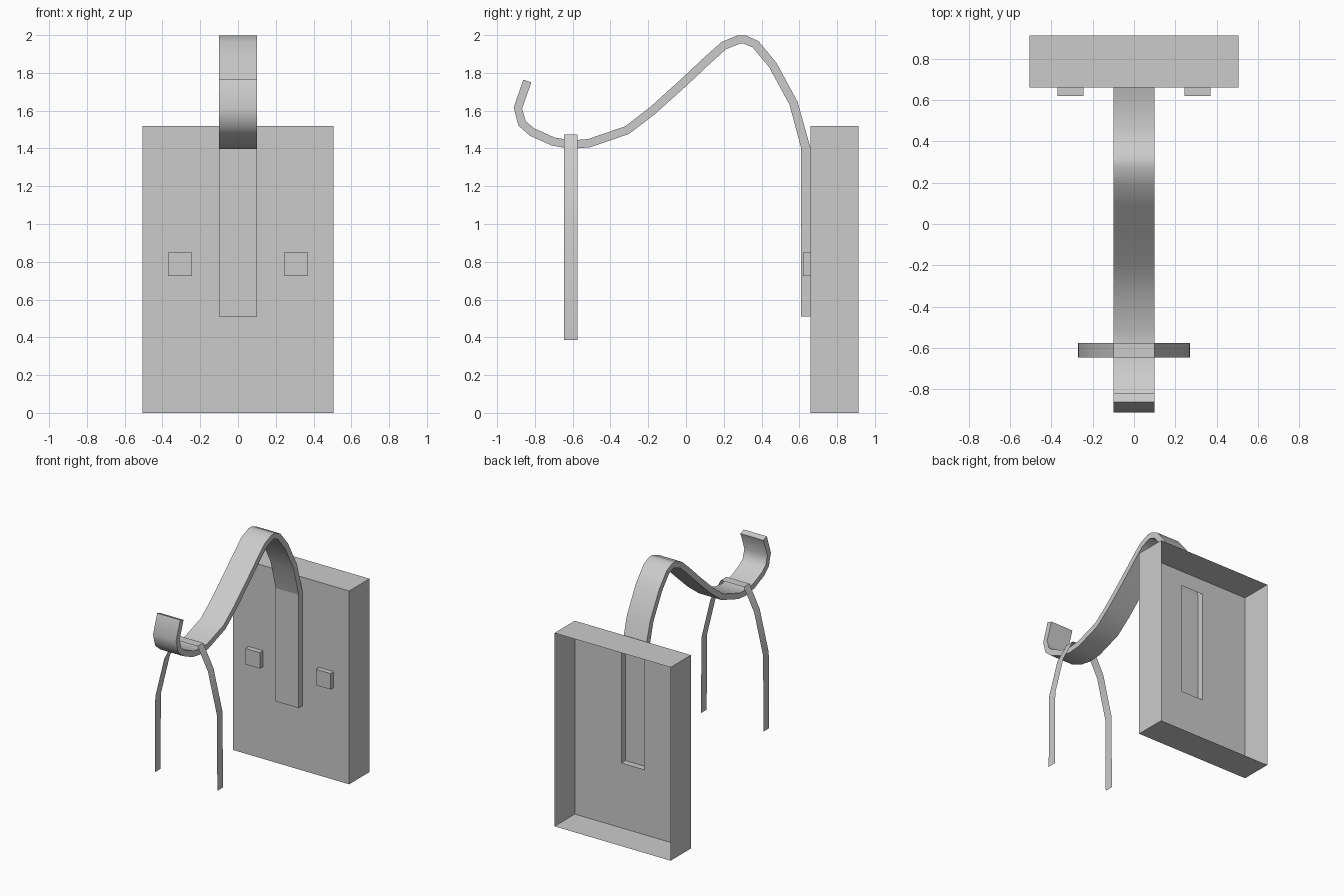
import bpy
import bmesh
from mathutils import Vector

cube = bpy.data.objects.get("Cube")
if cube:
    bpy.data.objects.remove(cube)

grey = bpy.data.materials.new("plain_grey")
grey.use_nodes = True
colour = (0.6, 0.6, 0.6, 1)
grey.diffuse_color = colour
grey.node_tree.nodes["Principled BSDF"].inputs["Base Color"].default_value = colour


def finish(name, bm, smooth=False):
    mesh = bpy.data.meshes.new(name)
    bm.to_mesh(mesh)
    bm.free()
    mesh.materials.append(grey)
    obj = bpy.data.objects.new(name, mesh)
    bpy.context.collection.objects.link(obj)
    if smooth:
        bpy.ops.object.select_all(action="DESELECT")
        obj.select_set(True)
        bpy.context.view_layer.objects.active = obj
        bpy.ops.object.shade_smooth_by_angle(angle=0.8)
    return obj


def box(bm, lo, hi, skip=()):
    """Box between two corners; skip lists outward directions left open."""
    lo, hi = Vector(lo), Vector(hi)
    made = bmesh.ops.create_cube(bm, size=1)["verts"]
    for v in made:
        v.co = Vector([(a + b) / 2 + c * (b - a) for a, b, c in zip(lo, hi, v.co)])
    bm.normal_update()
    faces = {f for v in made for f in v.link_faces}
    drop = [f for f in faces if any(f.normal.dot(Vector(d)) > 0.9 for d in skip)]
    bmesh.ops.delete(bm, geom=drop, context="FACES")


BACK, FRONT, UP = (0, 1, 0), (0, -1, 0), (0, 0, 1)
W, PANEL, FACE = 0.1, 0.66, 0.61      # strap half width, panel plane, mount front
LOW, HIGH = 0.51, 1.4                 # mount height range

# Backing tray: thin walls, open behind, with a slot in its front panel
bm = bmesh.new()
box(bm, (-0.505, PANEL, 0), (0.505, 0.912, 1.52), (BACK, FRONT))
xs, zs = (-0.505, -W, W, 0.505), (0, LOW, HIGH, 1.52)
grid = [[bm.verts.new((x, PANEL, z)) for z in zs] for x in xs]
for i in range(3):
    for j in range(3):
        if (i, j) != (1, 1):
            bm.faces.new((grid[i][j], grid[i + 1][j], grid[i + 1][j + 1], grid[i][j + 1]))
bmesh.ops.remove_doubles(bm, verts=bm.verts, dist=0.0001)
finish("backing_tray", bm)

# Hollow mount that carries the strap
bm = bmesh.new()
box(bm, (-W, FACE, LOW), (W, PANEL, HIGH), (BACK, UP))
finish("strap_mount", bm)

# Curved strap: centre line in y, z from the tip to the mount
path = [(-.84, 1.757), (-.89, 1.614), (-.868, 1.532), (-.815, 1.487), (-.704, 1.437),
        (-.608, 1.42), (-.513, 1.428), (-.312, 1.497), (-.18, 1.598), (-.021, 1.741),
        (.108, 1.862), (.201, 1.945), (.28, 1.977), (.31, 1.977), (.368, 1.952),
        (.46, 1.841), (.569, 1.64), (.635, HIGH)]
points = [Vector(p) for p in path]
bm = bmesh.new()
rings = []
for i, p in enumerate(points):
    along = points[min(i + 1, len(points) - 1)] - points[max(i - 1, 0)]
    side = Vector((-along.y, along.x)).normalized() * 0.0225
    if i == len(points) - 1:
        side = Vector(((PANEL - FACE) / 2, 0))
    a, b = p + side, p - side
    rings.append([bm.verts.new((x, q.x, q.y))
                  for x, q in ((-W, a), (W, a), (W, b), (-W, b))])
for r, s in zip(rings, rings[1:]):
    for k in range(4):
        n = (k + 1) % 4
        bm.faces.new((r[k], r[n], s[n], s[k]))
bm.faces.new(rings[0])
bmesh.ops.recalc_face_normals(bm, faces=bm.faces)
finish("curved_strap", bm, True)

# Hanging bail: a paper-thin band arched over the strap
half = [(0.1, 1.475), (0.19, 1.3), (0.268, 0.98), (0.272, 0.385)]
arch = [(-x, z) for x, z in reversed(half)] + half
bm = bmesh.new()
rows = [[bm.verts.new((x, y, z)) for y in (-0.645, -0.575)] for x, z in arch]
for r, s in zip(rows, rows[1:]):
    bm.faces.new((r[0], s[0], s[1], r[1]))
bm.normal_update()
finish("hanging_bail", bm, True)

# Square bolt heads on either side of the mount
for name, x in (("left_bolt", 0.307), ("right_bolt", -0.307)):
    bm = bmesh.new()
    box(bm, (x - 0.063, 0.62, 0.725), (x + 0.063, PANEL, 0.85), (BACK,))
    finish(name, bm)
